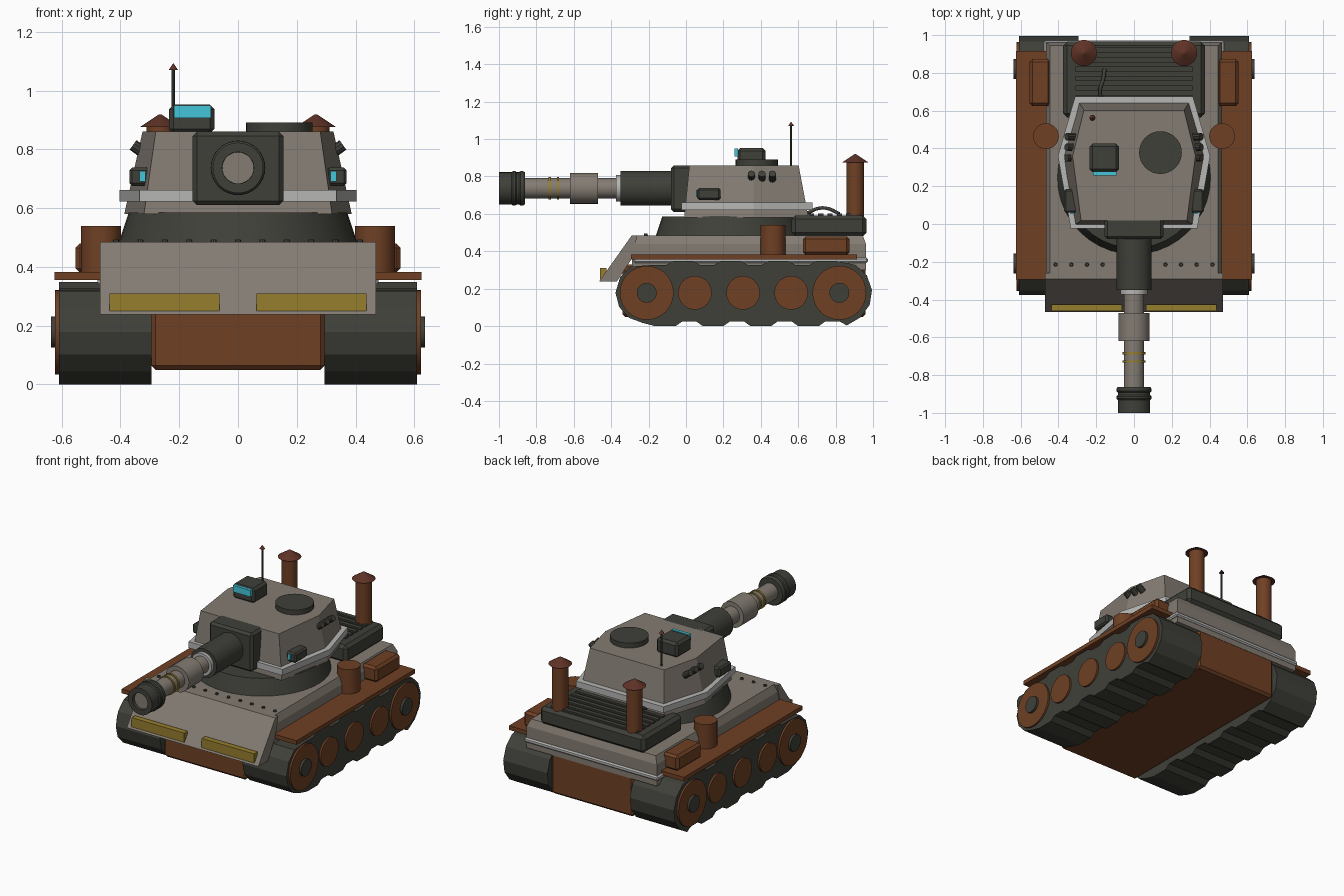
import bpy, bmesh, math
from mathutils import Matrix, Vector

if "Cube" in bpy.data.objects:
    bpy.data.objects.remove(bpy.data.objects["Cube"])


def mat(name, r, g, b):
    lin = [((c / 255 + 0.055) / 1.055) ** 2.4 for c in (r, g, b)]
    m = bpy.data.materials.new(name)
    m.diffuse_color = (*lin, 1)
    m.use_nodes = True
    m.node_tree.nodes["Principled BSDF"].inputs["Base Color"].default_value = m.diffuse_color
    return m


GREY = mat("armour grey", 132, 124, 115)
DARK = mat("dark metal", 63, 64, 57)
BROWN = mat("rusty brown", 111, 64, 36)
RUST = mat("dark rust", 94, 50, 38)
LIGHT = mat("pale trim", 182, 182, 181)
GOLD = mat("dull yellow", 150, 126, 46)
CYAN = mat("cyan glass", 68, 198, 218)


def finish(name, bm, m, smooth=False):
    bmesh.ops.recalc_face_normals(bm, faces=bm.faces)
    me = bpy.data.meshes.new(name)
    bm.to_mesh(me)
    bm.free()
    me.materials.append(m)
    ob = bpy.data.objects.new(name, me)
    bpy.context.collection.objects.link(ob)
    if smooth:
        bpy.ops.object.select_all(action='DESELECT')
        ob.select_set(True)
        bpy.context.view_layer.objects.active = ob
        bpy.ops.object.shade_smooth_by_angle(angle=math.radians(30))
    return ob


def box(name, m, x, y, z, bevel=0):
    """Box from (min, max) ranges, with optional chamfer."""
    bm = bmesh.new()
    size = Vector((x[1] - x[0], y[1] - y[0], z[1] - z[0]))
    mid = Vector((x[0] + x[1], y[0] + y[1], z[0] + z[1])) / 2
    bmesh.ops.create_cube(bm, size=1, matrix=Matrix.Translation(mid) @ Matrix.Diagonal((*size, 1)))
    if bevel:
        bmesh.ops.bevel(bm, geom=bm.edges[:], offset=bevel, segments=1, affect='EDGES')
    return finish(name, bm, m)


def cyl(name, m, a, b, r1, r2=None, n=32):
    """Cylinder or cone from point a to point b."""
    a, b = Vector(a), Vector(b)
    rot = (b - a).to_track_quat('Z', 'Y').to_matrix().to_4x4()
    bm = bmesh.new()
    bmesh.ops.create_cone(bm, cap_ends=True, segments=n, radius1=r1,
                          radius2=r1 if r2 is None else r2, depth=(b - a).length,
                          matrix=Matrix.Translation((a + b) / 2) @ rot)
    return finish(name, bm, m, n > 12)


def loft(name, m, rings, closed=False, smooth=False):
    """Skin a list of equal-length point rings; cap the ends or close the loop."""
    bm = bmesh.new()
    vs = [[bm.verts.new(p) for p in ring] for ring in rings]
    pairs = list(zip(vs, vs[1:])) + ([(vs[-1], vs[0])] if closed else [])
    for p, q in pairs:
        for i in range(len(p)):
            j = (i + 1) % len(p)
            bm.faces.new((p[i], p[j], q[j], q[i]))
    if not closed:
        bm.faces.new(vs[0])
        bm.faces.new(vs[-1])
    return finish(name, bm, m, smooth)


def side_profile(name, m, pts, x0, x1):
    return loft(name, m, [[(x, y, z) for y, z in pts] for x in (x0, x1)])


def rect(x, y0, y1, z):
    return [(-x, y0, z), (x, y0, z), (x, y1, z), (-x, y1, z)]


def hexagon(front, wide, back, y0, y1, z):
    return [(-front, y0, z), (front, y0, z), (wide, 0.36, z),
            (back, y1, z), (-back, y1, z), (-wide, 0.36, z)]


# Hull
box("lower_hull", BROWN, (-0.295, 0.295), (-0.34, 0.96), (0.05, 0.33), 0.015)
loft("upper_hull", GREY, [rect(0.465, -0.29, 0.962, 0.3), rect(0.465, -0.29, 0.962, 0.44),
                          rect(0.445, -0.28, 0.945, 0.485)])
side_profile("glacis_plate", GREY, [(-0.465, 0.238), (-0.29, 0.485), (-0.26, 0.485),
                                    (-0.29, 0.36), (-0.37, 0.238)], -0.47, 0.47)
box("hull_trim", LIGHT, (-0.478, 0.478), (-0.28, 0.972), (0.337, 0.367), 0.008)
for i in range(11):
    x = -0.415 + 0.083 * i
    cyl("deck_bolt", DARK, (x, -0.215, 0.48), (x, -0.215, 0.494), 0.012, 0.009, 8)

# Track outline: rounded ends, with raised pads along the straight runs
outline = []
for k in range(4):
    c = -0.11 + 0.255 * k
    outline += [(c - 0.055, 0), (c + 0.055, 0), (c + 0.09, 0.025), (c + 0.165, 0.025)]
outline += [(0.86, 0.004)]
outline += [(0.82 + 0.175 * math.cos(a), 0.178 + 0.172 * math.sin(a))
            for a in (math.radians(d) for d in (-50, -22, 5, 33, 60))]
for k in range(4):
    c = 0.75 - 0.255 * k
    outline += [(c + 0.055, 0.348), (c - 0.055, 0.348), (c - 0.09, 0.327), (c - 0.165, 0.327)]
outline += [(-0.21 + 0.167 * math.cos(a), 0.178 + 0.162 * math.sin(a))
            for a in (math.radians(d) for d in (120, 148, 180, 208, 236, 262))]

# Running gear and fender fittings, both sides
for s, side in ((-1, "left"), (1, "right")):
    def span(a, b):
        return tuple(sorted((s * a, s * b)))
    side_profile(side + "_track", DARK, outline, s * 0.295, s * 0.61)
    for i in range(5):
        y = -0.21 + 0.2575 * i
        big = i in (0, 4)
        cyl(side + "_wheel", BROWN, (s * 0.59, y, 0.178), (s * 0.622, y, 0.178), 0.144 if big else 0.09)
        if big:
            cyl(side + "_hub", DARK, (s * 0.6, y, 0.178), (s * 0.637, y, 0.178), 0.053)
    box(side + "_fender", BROWN, span(0.44, 0.625), (-0.295, 0.915), (0.355, 0.382))
    cyl(side + "_drum", BROWN, (s * 0.466, 0.465, 0.37), (s * 0.466, 0.465, 0.54), 0.068)
    box(side + "_storage_box", BROWN, span(0.44, 0.553), (0.625, 0.873), (0.38, 0.48), 0.015)
    box(side + "_bow_plate", GOLD, span(0.0625, 0.4375), (-0.46, -0.425), (0.25, 0.31))
    # Exhaust stack with conical cap
    cyl(side + "_exhaust", BROWN, (s * 0.265, 0.905, 0.55), (s * 0.265, 0.905, 0.88), 0.047)
    cyl(side + "_exhaust_cap", RUST, (s * 0.265, 0.905, 0.876), (s * 0.265, 0.905, 0.919), 0.069, 0.004)
    # Turret side sensor
    box(side + "_sensor", DARK, span(0.3, 0.37), (0.06, 0.185), (0.675, 0.738), 0.01)
    box(side + "_sensor_lens", CYAN, span(0.315, 0.335), (0.053, 0.062), (0.69, 0.727))
    # Smoke launchers
    for i in range(3):
        y = 0.35 + 0.056 * i
        cyl(side + "_smoke_launcher", DARK, (s * 0.315, y, 0.785), (s * 0.357, y, 0.815), 0.02, n=10)

# Engine deck with grille slats and a loose cable
box("engine_deck", DARK, (-0.375, 0.375), (0.565, 0.965), (0.48, 0.592), 0.02)
for i in range(6):
    y = 0.67 + 0.05 * i
    box("grille_slat", DARK, (-0.31, 0.31), (y - 0.014, y + 0.014), (0.585, 0.602))
cu = bpy.data.curves.new("deck_cable", 'CURVE')
cu.dimensions = '3D'
cu.bevel_depth = 0.01
cu.bevel_resolution = 1
sp = cu.splines.new('BEZIER')
path = [(-0.155, 0.82, 0.6), (-0.165, 0.76, 0.628), (-0.18, 0.71, 0.63), (-0.17, 0.65, 0.605)]
sp.bezier_points.add(3)
for p, co in zip(sp.bezier_points, path):
    p.co = co
    p.handle_left_type = p.handle_right_type = 'AUTO'
cu.materials.append(DARK)
bpy.context.collection.objects.link(bpy.data.objects.new("deck_cable", cu))

# Turret
cyl("turret_ring", DARK, (0, 0.245, 0.48), (0, 0.245, 0.585), 0.407, 0.372, 40)
loft("turret_body", GREY, [hexagon(0.32, 0.387, 0.3, -0.01, 0.655, 0.58),
                           hexagon(0.28, 0.325, 0.265, 0.018, 0.602, 0.86)])
loft("turret_trim", LIGHT, [hexagon(0.335, 0.403, 0.312, -0.025, 0.675, z) for z in (0.622, 0.662)])
cyl("hatch", DARK, (0.14, 0.378, 0.85), (0.14, 0.378, 0.892), 0.113)
box("sight_box", DARK, (-0.235, -0.08), (0.275, 0.425), (0.855, 0.952), 0.015)
box("sight_lens", CYAN, (-0.218, -0.092), (0.258, 0.277), (0.907, 0.95))
cyl("antenna", DARK, (-0.22, 0.562, 0.85), (-0.22, 0.562, 1.075), 0.006, n=8)
cyl("antenna_tip", RUST, (-0.22, 0.562, 1.07), (-0.22, 0.562, 1.092), 0.016, 0.001, 12)

# Gun
box("mantlet", DARK, (-0.155, 0.155), (-0.08, 0.05), (0.61, 0.86), 0.015)
GZ = 0.737
for name, m, y0, y1, r in (("gun_sleeve", DARK, -0.05, -0.35, 0.093),
                           ("sleeve_collar", LIGHT, -0.34, -0.373, 0.072),
                           ("barrel", GREY, -0.36, -0.98, 0.054),
                           ("bore_evacuator", GREY, -0.47, -0.62, 0.083),
                           ("barrel_band_rear", GOLD, -0.678, -0.69, 0.06),
                           ("barrel_band_front", GOLD, -0.722, -0.734, 0.06)):
    cyl(name, m, (0, y0, GZ), (0, y1, GZ), r)
# Muzzle brake: hollow ribbed tube
tube = [(0.05, -0.862), (0.086, -0.862), (0.092, -0.872), (0.092, -0.885), (0.086, -0.892),
        (0.086, -0.905), (0.092, -0.912), (0.092, -0.925), (0.086, -0.932), (0.086, -1.0), (0.054, -1.0)]
loft("muzzle_brake", DARK, [[(r * math.cos(math.tau * i / 32), y, GZ + r * math.sin(math.tau * i / 32))
                             for i in range(32)] for r, y in tube], True, True)
